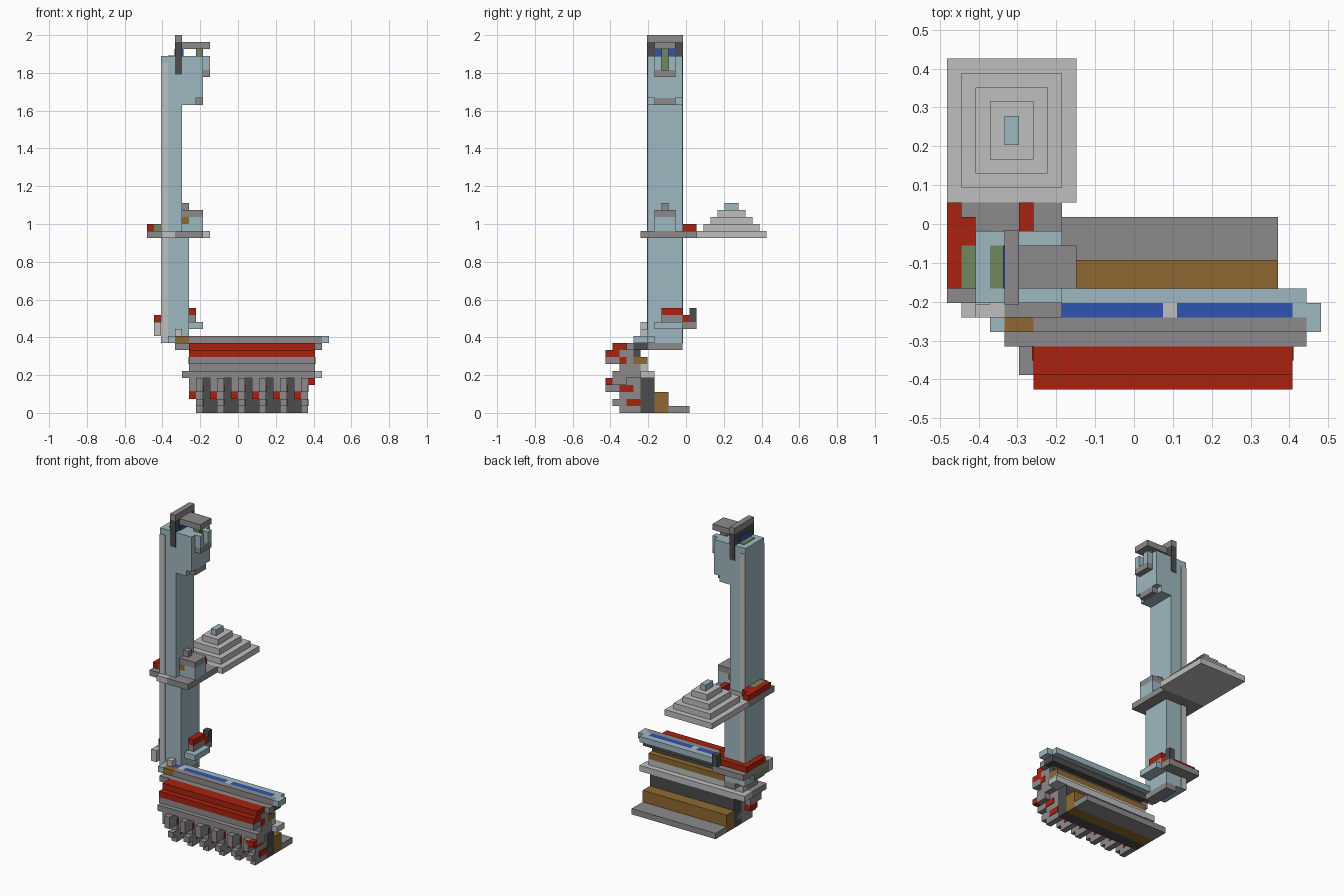
import bpy
import bmesh
from mathutils import Matrix, Vector

default_cube = bpy.data.objects.get("Cube")
if default_cube:
    bpy.data.objects.remove(default_cube, do_unlink=True)

UNIT = 1 / 27                      # edge of one building block
CENTRE = Vector((13, 11.5, 0))     # block coordinates of the origin


def make_colour(name, hex_code):
    """Flat material from an sRGB hex code."""
    channels = [c / 255 for c in bytes.fromhex(hex_code)]
    linear = [((c + 0.055) / 1.055) ** 2.4 for c in channels] + [1]
    mat = bpy.data.materials.new(name)
    mat.use_nodes = True
    mat.diffuse_color = linear
    shader = mat.node_tree.nodes["Principled BSDF"]
    shader.inputs["Base Color"].default_value = linear
    shader.inputs["Roughness"].default_value = 0.9
    return mat


pale_blue = make_colour("pale_blue", "9FB8C0")
grey = make_colour("stone_grey", "8D8A8B")
light = make_colour("light_grey", "BDBFBD")
dark = make_colour("charcoal", "4C4C4C")
red = make_colour("brick_red", "A8220F")
brown = make_colour("wood_brown", "8F6932")
green = make_colour("moss_green", "70875E")
blue = make_colour("strong_blue", "3053B2")


def box(name, mat, x, y, z):
    """Box spanning the given (start, end) block ranges on each axis."""
    low, high = (Vector(corner) for corner in zip(x, y, z))
    size = (high - low) * UNIT
    middle = ((low + high) / 2 - CENTRE) * UNIT
    bm = bmesh.new()
    bmesh.ops.create_cube(bm, size=1, matrix=Matrix.Translation(middle) @ Matrix.Diagonal((*size, 1)))
    mesh = bpy.data.meshes.new(name)
    bm.to_mesh(mesh)
    bm.free()
    mesh.materials.append(mat)
    obj = bpy.data.objects.new(name, mesh)
    bpy.context.collection.objects.link(obj)
    return obj


# Tower shaft with thicker lower half and pale strips on its edges
depth = (6, 11)
box("tower_shaft", pale_blue, (2, 5), depth, (10, 51))
box("tower_lower_thickening", pale_blue, (5, 6), depth, (10, 25))
box("tower_foot", grey, (4, 6), depth, (9, 10))
for side, face in (("front", 6), ("back", 11)):
    box("tower_strip_" + side, light, (2, 3), (face - 0.1, face + 0.1), (10, 50))

# Tower head, overhanging toward the left side
middle_depth = (7, 10)
box("head_block", pale_blue, (5, 8), depth, (45, 51))
box("head_lower_block", pale_blue, (5, 7), depth, (44, 45))
box("head_corner_notch", grey, (7, 8), middle_depth, (44, 45))
box("head_jaw", grey, (8, 9), middle_depth, (48, 49))
for side, start in (("front", 7), ("back", 9)):
    box("head_prong_" + side, pale_blue, (8, 9), (start, start + 1), (49, 51))
box("head_green_inlay", green, (7.9, 8.1), (8, 9), (49, 51))
box("head_green_post", green, (7, 8), (8, 9), (51, 52))
box("head_cap", grey, (5, 9), middle_depth, (52, 53))
box("head_fin", dark, (4, 5), (5.9, 11.1), (48.4, 53))
box("head_fin_top", grey, (4, 5), (5.9, 11.1), (53, 54))
box("head_fin_blue_core", blue, (3.9, 5.2), middle_depth, (51, 52))
box("head_green_roof_plate", green, (3, 4), middle_depth, (50.9, 51.1))

# Collar halfway up the tower
collar = (25, 26)
above_collar = (26, 27)
box("collar_left_band", grey, (5, 8), depth, collar)
box("collar_right_band", grey, (0, 2), (6, 13), collar)
box("collar_back_band", grey, (2, 8), (11, 13), collar)
box("collar_front_band", light, (2, 4), (5, 6), collar)
box("collar_front_end", grey, (4, 8), (5, 6), collar)
box("collar_red_rail", red, (0, 1), (7, 13), above_collar)
box("collar_red_corner", red, (1, 2), (10, 12), above_collar)
box("collar_green_box", green, (1, 2), middle_depth, above_collar)
box("collar_red_latch", red, (5, 6), (11, 13), above_collar)

# Small cabin on the collar
box("cabin_wall", pale_blue, (5, 8), middle_depth, above_collar)
box("cabin_upper_wall", pale_blue, (6, 8), middle_depth, (27, 28))
box("cabin_wood_panel", brown, (5, 6), middle_depth, (27, 28))
box("cabin_roof", grey, (5, 8), middle_depth, (28, 29))
box("cabin_chimney", grey, (5, 6), (8, 9), (29, 30))

# Stepped pyramid platform behind the tower
for step in range(5):
    box("pyramid_step", pale_blue if step == 4 else light,
        (step, 9 - step), (13 + step, 23 - step), (25 + step, 26 + step))

# Ring around the base of the tower
ring = (12, 13)
above_ring = (13, 14)
box("ring_back_ledge", grey, (1, 7), (11, 13), ring)
box("ring_back_red", red, (1, 7), (11, 12), above_ring)
box("ring_back_clip", dark, (6, 7), (12, 13), (13, 15))
box("ring_left_ledge", pale_blue, (6, 8), (7, 11), ring)
box("ring_left_wall", grey, (6, 7), (8, 11), above_ring)
box("ring_left_red", red, (6, 7), (8, 11), (14, 15))
box("ring_right_ledge", grey, (1, 2), (6, 11), ring)
box("ring_right_red", red, (1, 2), (7, 11), above_ring)
box("ring_right_green", green, (1, 2), (6, 10), (11, 12))
box("ring_right_front_block", light, (1, 2), (5, 6), (11, 13))

# Rail along the top of the base, with blue inlays
rail = (10, 11)
box("rail_back_edge", pale_blue, (5, 25), (6, 7), rail)
box("rail_front_edge", grey, (6, 25), (4, 5), rail)
box("rail_left_end", pale_blue, (25, 26), (4, 6), rail)
box("rail_right_end", pale_blue, (3, 4), (4, 6), rail)
box("rail_wood_joint", brown, (4, 6), (4, 5), rail)
box("rail_right_knob", light, (4, 5), (5, 6), (10, 12))
start = 5
for mat, end in ((blue, 6), (light, 7), (blue, 15), (light, 16), (blue, 24), (pale_blue, 25)):
    box("rail_inlay", mat, (start, end), (5, 6), rail)
    start = end

# Long red bank on the front of the base
bank = (6, 24)
box("bank_upper_red", red, bank, (1, 3), (9, 10))
box("bank_lower_red", red, bank, (0, 2), (8, 9))
box("bank_top_ledge", grey, (4, 25), (3, 4), (9, 10))
box("bank_core", grey, bank, (2, 4), (8, 9))
box("bank_lip", grey, bank, (0, 4), (7, 8))
box("bank_neck", grey, bank, (2, 5), (6, 7))
box("bank_back_strip", dark, (6, 25), (4, 6), (9, 10))
box("bank_back_wall", dark, bank, (4, 5), (8, 9))
box("bank_wood_strip", brown, bank, (4, 6), (7, 8))
for side, face in (("left", 24), ("right", 6)):
    box("bank_red_mark_" + side, red, (face - 0.1, face + 0.1), (2, 3), (7, 8))

# Shelf between the bank and the legs
shelf = (5, 6)
box("shelf_front", grey, (5, 24), (1, 5), shelf)
box("shelf_back", light, (5, 25), (5, 7), shelf)
box("shelf_back_step", light, bank, (5, 6), (6, 7))

# Row of six curved legs with red and green details
for leg in range(6):
    left = 7 + 3 * leg
    post = (left, left + 1)
    beside = (left - 1, left)
    box("leg_knee", grey, post, (0, 5), (3, 5))
    box("leg_shin", grey, post, (2, 5), (2, 3))
    box("leg_ankle", grey, post, (1, 5), (1, 2))
    box("leg_toe", grey, post, (2, 5), (0, 1))
    box("leg_side_block", grey, beside, (1, 4), (3, 5))
    box("leg_red_joint", red, beside, (2, 4), (2, 3))
    box("leg_green_heel", green, post, (5, 6), (1, 2))
    box("leg_red_plate", red, (left + 0.9, left + 1.1), (2, 4), (3, 4))
    box("leg_red_ankle_plate", red, (left + 0.9, left + 1.1), (3, 5), (1, 2))
box("left_end_bracket", grey, (23, 24), (1, 3), (4, 5))
box("left_end_red_cap", red, (22.5, 24), (0, 1), (4, 5))

# Back wall, wooden bench and floor step
foot = (7, 23)
box("leg_back_wall", dark, foot, (5, 7), (0, 5))
box("bench", brown, foot, (7, 9), (0, 3))
box("floor_step", grey, foot, (9, 12), (0, 1))
